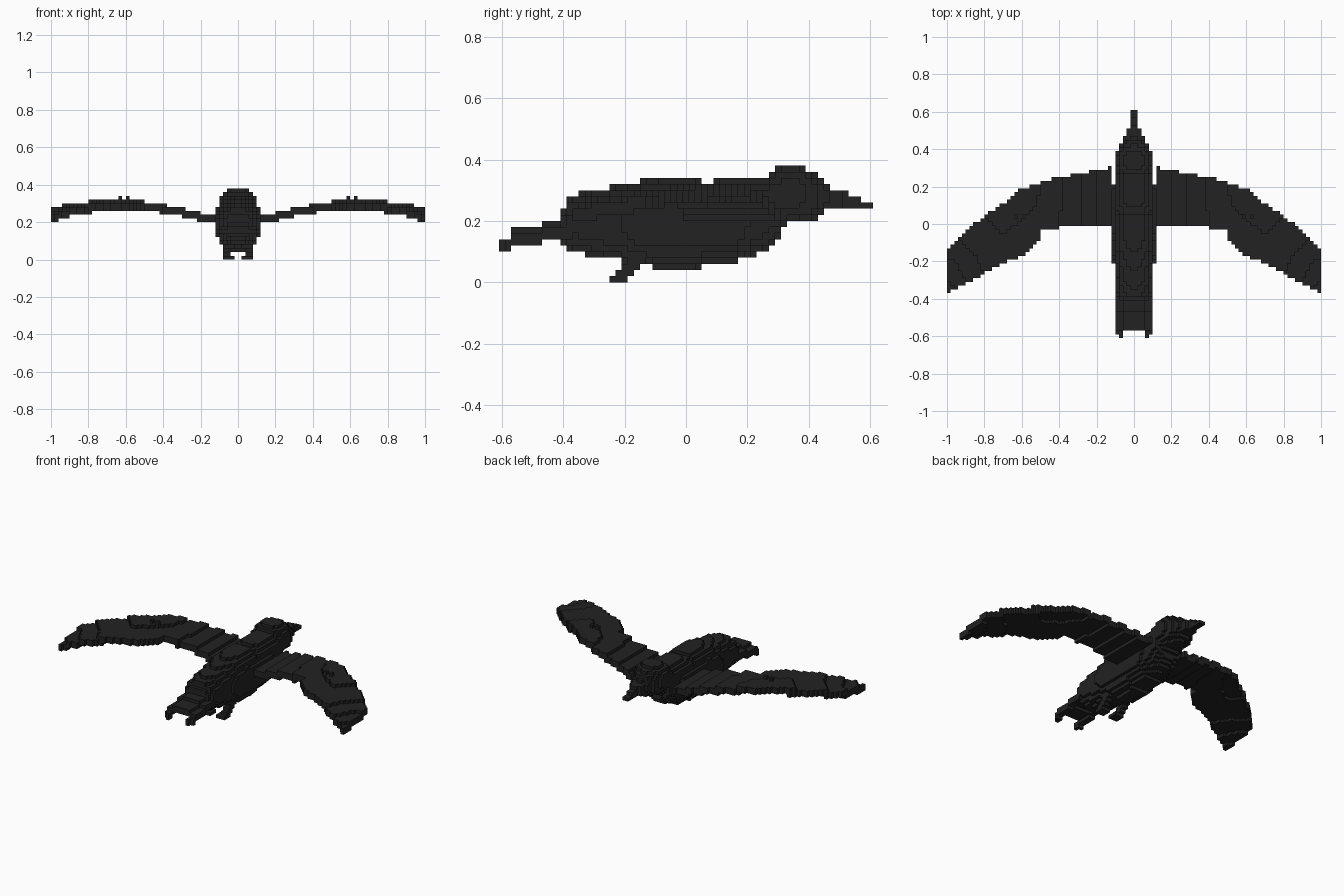
import bpy

if "Cube" in bpy.data.objects:
    bpy.data.objects.remove(bpy.data.objects["Cube"])

V = 0.02  # voxel size

mat = bpy.data.materials.new("charcoal black")
mat.diffuse_color = (0.016, 0.016, 0.016, 1)
mat.use_nodes = True
mat.node_tree.nodes["Principled BSDF"].inputs["Base Color"].default_value = mat.diffuse_color


def lerp_table(table, t):
    """Interpolate rows (t, a, b, ...) at t; None when outside the table."""
    for p, q in zip(table, table[1:]):
        if p[0] <= t <= q[0]:
            f = (t - p[0]) / (q[0] - p[0])
            return [a + (b - a) * f for a, b in zip(p[1:], q[1:])]
    return None


def centre(c):
    return (c[0] + 0.5) * V, c[1] * V, (c[2] + 0.5) * V


def fill(test):
    """All grid cells whose centre passes the test."""
    return {(i, j, k) for i in range(-50, 50) for j in range(-30, 31)
            for k in range(19) if test(*centre((i, j, k)))}


def voxel_object(name, cells):
    """Mesh of the exposed cube faces of a set of cells."""
    verts, faces = {}, []
    for c in cells:
        for axis in range(3):
            for side in (0, 1):
                n = list(c)
                n[axis] += 2 * side - 1
                if tuple(n) in cells:
                    continue
                u, w = (axis + 1) % 3, (axis + 2) % 3
                quad = []
                for du, dw in ((0, 0), (1, 0), (1, 1), (0, 1)):
                    p = list(c)
                    p[axis] += side
                    p[u] += du
                    p[w] += dw
                    quad.append(verts.setdefault(tuple(p), len(verts)))
                faces.append(quad if side else quad[::-1])
    mesh = bpy.data.meshes.new(name)
    mesh.from_pydata([(x * V, (y - 0.5) * V, z * V) for x, y, z in verts], [], faces)
    mesh.materials.append(mat)
    obj = bpy.data.objects.new(name, mesh)
    bpy.context.collection.objects.link(obj)


def tube(stations, power):
    """Super-ellipse sections along y; rows are (y, bottom, top, half width)."""
    def test(x, y, z):
        s = lerp_table(stations, y)
        if not s:
            return False
        lo, hi, w = s
        mid, h = (lo + hi) / 2, (hi - lo) / 2
        return (abs(x) / w) ** power + (abs(z - mid) / h) ** power <= 1
    return test


# Body: long rounded torso
BODY = [(-0.41, 0.13, 0.23, 0.085), (-0.38, 0.10, 0.28, 0.095), (-0.32, 0.085, 0.30, 0.10),
        (-0.21, 0.07, 0.315, 0.11), (-0.17, 0.06, 0.325, 0.122), (-0.09, 0.045, 0.34, 0.125),
        (0.04, 0.04, 0.34, 0.125), (0.06, 0.055, 0.325, 0.125), (0.16, 0.06, 0.33, 0.122),
        (0.20, 0.08, 0.33, 0.112), (0.26, 0.105, 0.33, 0.105), (0.30, 0.14, 0.33, 0.10),
        (0.32, 0.18, 0.32, 0.09)]
voxel_object("body", fill(tube(BODY, 2.2)))

# Head: raised crown tapering towards the beak
HEAD = [(0.09, 0.18, 0.34, 0.09), (0.26, 0.18, 0.345, 0.10), (0.28, 0.19, 0.365, 0.10),
        (0.32, 0.195, 0.385, 0.10), (0.36, 0.20, 0.385, 0.10), (0.40, 0.20, 0.365, 0.09),
        (0.44, 0.215, 0.34, 0.07), (0.46, 0.235, 0.315, 0.055)]
voxel_object("head", fill(tube(HEAD, 2.2)))

# Beak: stepped wedge
BEAK = [(0.44, 0.24, 0.31, 0.045), (0.50, 0.24, 0.30, 0.04), (0.52, 0.24, 0.30, 0.02),
        (0.53, 0.24, 0.28, 0.02), (0.56, 0.24, 0.28, 0.02), (0.57, 0.24, 0.26, 0.02),
        (0.61, 0.24, 0.26, 0.02)]


def beak(x, y, z):
    s = lerp_table(BEAK, y)
    return bool(s) and s[0] < z < s[1] and abs(x) < s[2]


voxel_object("beak", fill(beak))


# Tail: arched slab with a wider, notched end
def tail(x, y, z):
    ax = abs(x)
    if not -0.61 < y < -0.36 or ax > (0.10 if y < -0.51 else 0.09):
        return False
    if y < -0.57 and not (0.06 < ax < 0.10 and (y > -0.59 or ax < 0.08)):
        return False
    top = (0.18 if y < -0.46 else 0.20) - (0.02 if ax > 0.06 else 0)
    top -= 0.02 if y < -0.57 else 0
    return top - 0.05 < z < top


voxel_object("tail", fill(tail))

# Wings: rows are (x, leading y, trailing y, top z, trailing droop)
WING = [(0.12, 0.31, -0.02, 0.235, 0.0), (0.16, 0.295, -0.02, 0.24, 0.0),
        (0.30, 0.27, -0.02, 0.275, 0.0), (0.40, 0.25, -0.02, 0.295, 0.005),
        (0.49, 0.225, -0.03, 0.31, 0.01), (0.52, 0.215, -0.11, 0.315, 0.015),
        (0.60, 0.19, -0.17, 0.32, 0.02), (0.70, 0.11, -0.21, 0.32, 0.02),
        (0.80, 0.045, -0.265, 0.31, 0.02), (0.90, -0.04, -0.32, 0.30, 0.03),
        (0.96, -0.09, -0.345, 0.285, 0.035), (1.00, -0.13, -0.37, 0.28, 0.04)]


def wing(x, y, z):
    s = lerp_table(WING, abs(x))
    if not s or not s[1] < y < s[0]:
        return False
    lead, trail, top, droop = s
    top -= droop * (lead - y) / (lead - trail)
    return top - 0.043 < z < top


wing_cells = fill(wing)
# small bumps above and below each wing
for i in (29, 31, -30, -32):
    wing_cells |= {(i, 2, k) for k in range(13, 17)}
for name, sign in (("right_wing", 1), ("left_wing", -1)):
    voxel_object(name, {c for c in wing_cells if (c[0] + 0.5) * sign > 0})


# Feet: short legs stepping backwards to the toes
def foot(x, y, z):
    step = int(z / V) * V
    return 0.02 < abs(x) < 0.08 and z < 0.10 and -0.25 + step < y < -0.19 + step \
        and (z < 0.02 or abs(x) > 0.04)


voxel_object("feet", fill(foot))
